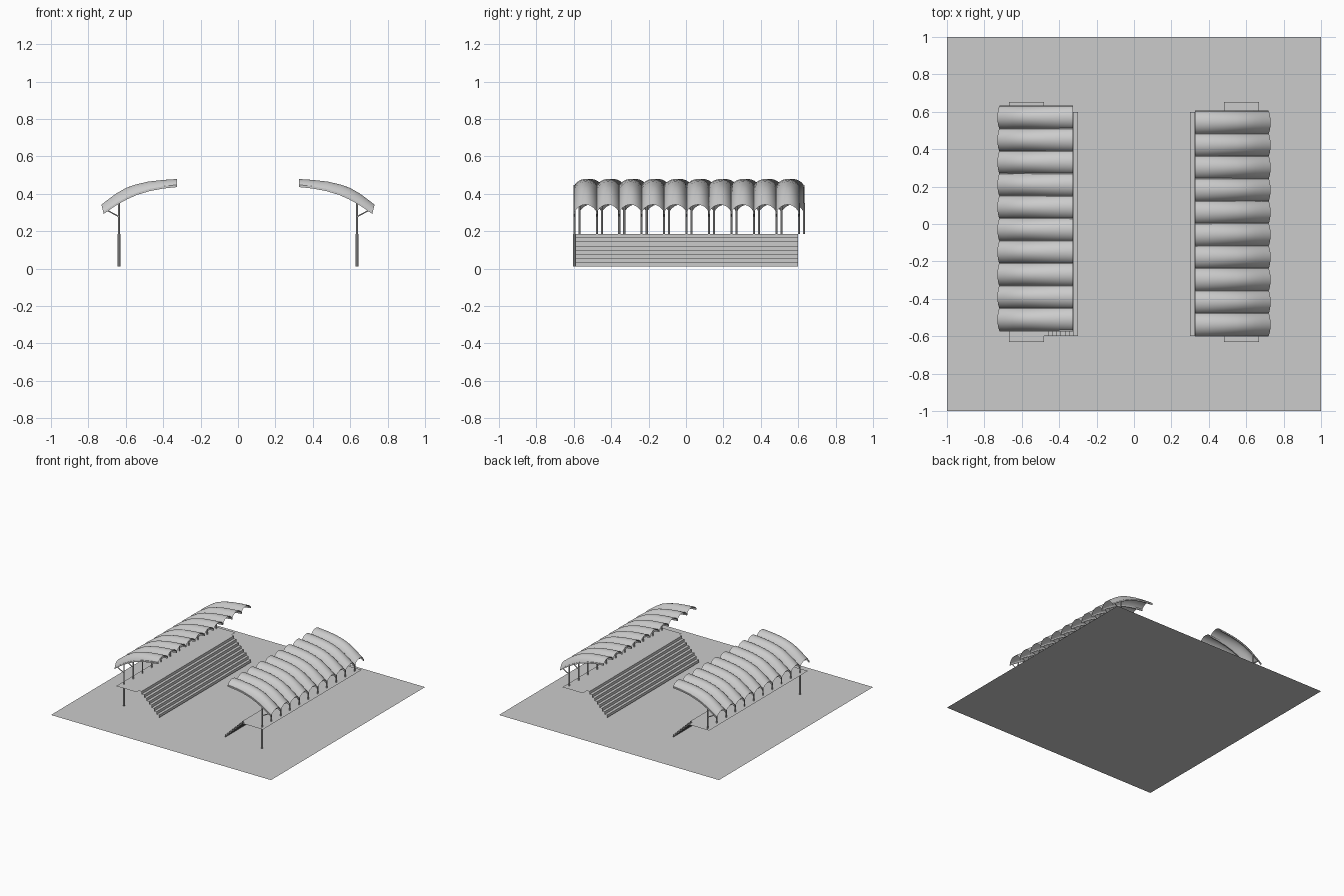
import bpy, bmesh, math
from mathutils import Vector

cube = bpy.data.objects.get("Cube")
if cube:
    bpy.data.objects.remove(cube, do_unlink=True)

PITCH, BAYS = 0.12, 10
LENGTH = PITCH * BAYS
DECK_Z, FOOT_Z = 0.185, 0.01
POST_X = 0.637

# canopy curve from outer eave to inner edge, at the valleys and at the crests
VALLEY = [(.72, .300), (.68, .328), (.64, .354), (.59, .381),
          (.54, .403), (.47, .424), (.40, .437), (.325, .445)]
CREST = [(.73, .342), (.69, .373), (.65, .402), (.60, .431),
         (.55, .449), (.48, .465), (.40, .474), (.325, .479)]


def finish(name, bm, sheet=False, smooth=False):
    bmesh.ops.remove_doubles(bm, verts=bm.verts, dist=1e-5)
    bmesh.ops.recalc_face_normals(bm, faces=bm.faces)
    # open sheets face upward
    if sheet and sum(f.normal.z * f.calc_area() for f in bm.faces) < 0:
        bmesh.ops.reverse_faces(bm, faces=bm.faces)
    mesh = bpy.data.meshes.new(name)
    bm.to_mesh(mesh)
    bm.free()
    obj = bpy.data.objects.new(name, mesh)
    bpy.context.collection.objects.link(obj)
    if smooth:
        bpy.ops.object.select_all(action='DESELECT')
        obj.select_set(True)
        bpy.context.view_layer.objects.active = obj
        bpy.ops.object.shade_smooth_by_angle(angle=math.radians(35))
    return obj


def loft(bm, rows, closed=False):
    """Skin a list of equally long point rows."""
    rings = [[bm.verts.new(p) for p in row] for row in rows]
    count = len(rings[0])
    for a, b in zip(rings, rings[1:]):
        for i in range(count if closed else count - 1):
            j = (i + 1) % count
            bm.faces.new((a[i], a[j], b[j], b[i]))
    if closed:
        bm.faces.new(rings[0])
        bm.faces.new(rings[-1])


def bar(bm, start, end, radius, sides=8):
    """Round bar between two points."""
    start, end = Vector(start), Vector(end)
    turn = (end - start).to_track_quat('Z', 'Y')
    ring = [turn @ Vector((radius * math.cos(math.tau * k / sides),
                           radius * math.sin(math.tau * k / sides), 0))
            for k in range(sides)]
    loft(bm, [[start + p for p in ring], [end + p for p in ring]], closed=True)


def canopy(name, side, y0):
    # row of barrel vaults swept along the canopy curve
    half = math.radians(62)
    bm = bmesh.new()
    for bay in range(BAYS):
        mid = y0 + PITCH * (bay + 0.5)
        rows = []
        for k in range(13):
            a = half * (k / 6 - 1)
            y = mid + PITCH / 2 * math.sin(a) / math.sin(half)
            h = (math.cos(a) - math.cos(half)) / (1 - math.cos(half))
            rows.append([(side * (v[0] + (c[0] - v[0]) * h), y,
                          v[1] + (c[1] - v[1]) * h)
                         for v, c in zip(VALLEY, CREST)])
        loft(bm, rows)
    finish(name + "_canopy", bm, sheet=True, smooth=True)


def supports(name, side, y0):
    ribs, posts, braces = bmesh.new(), bmesh.new(), bmesh.new()
    for k in range(BAYS + 1):
        y = y0 + PITCH * k
        # curved rib beneath each valley
        loft(ribs, [[(side * x, y - .004, z - .009), (side * x, y + .004, z - .009),
                     (side * x, y + .004, z + .003), (side * x, y - .004, z + .003)]
                    for x, z in VALLEY], closed=True)
        bar(posts, (side * POST_X, y, DECK_Z), (side * POST_X, y, .352), .0055)
        bar(braces, (side * POST_X, y, .278), (side * .70, y, .312), .004, 6)
    finish(name + "_canopy_ribs", ribs)
    finish(name + "_posts", posts, smooth=True)
    finish(name + "_braces", braces, smooth=True)
    # thicker leg carrying the front end of the deck
    leg = bmesh.new()
    bar(leg, (side * POST_X, y0, FOOT_Z), (side * POST_X, y0, DECK_Z), .008)
    finish(name + "_deck_leg", leg, smooth=True)


def seating(name, side, steps=8):
    # stepped seating sheet rising outward
    run, rise = .18 / steps, (DECK_Z - FOOT_Z) / steps
    profile = [(.30, FOOT_Z)]
    for k in range(steps):
        x, z = profile[-1]
        profile += [(x, z + rise), (x + run, z + rise)]
    bm = bmesh.new()
    loft(bm, [[(side * x, y, z) for x, z in profile]
              for y in (-LENGTH / 2, LENGTH / 2)])
    finish(name + "_seating_steps", bm, sheet=True)
    # upper walkway
    bm = bmesh.new()
    loft(bm, [[(side * x, y, DECK_Z) for x in (.48, .667)] for y in (-.63, .653)])
    finish(name + "_deck", bm, sheet=True)


# ground slab
bm = bmesh.new()
loft(bm, [[(-1, -1, 0), (1, -1, 0)], [(-1, 1, 0), (1, 1, 0)]])
finish("ground_sheet", bm, sheet=True)

# two facing stands, the right one set slightly further back
for label, sign, start in (("left", 1, -.597), ("right", -1, -.57)):
    canopy(label, sign, start)
    supports(label, sign, start)
    seating(label, sign)
